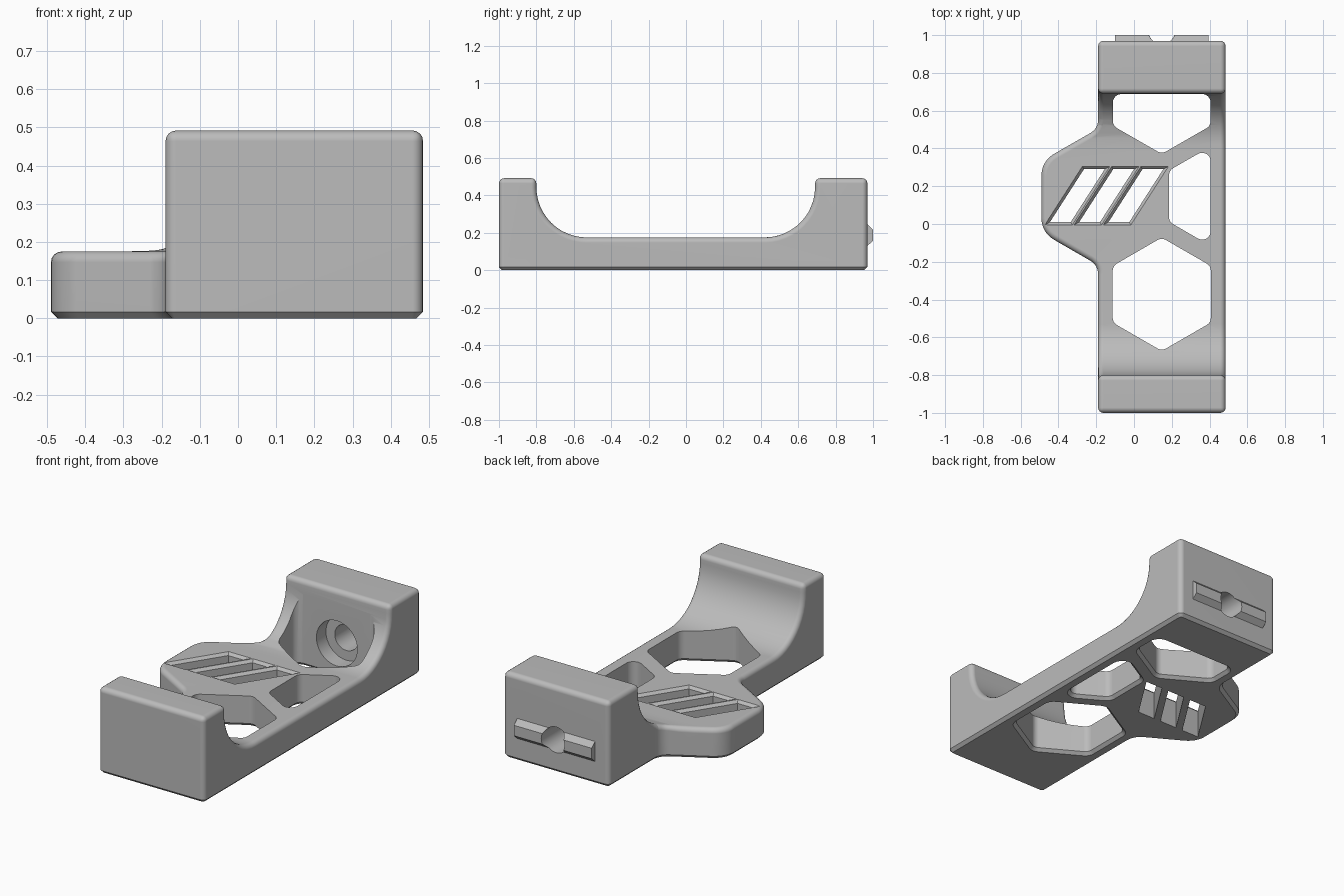
import bpy, bmesh, math
from mathutils import Vector

if "Cube" in bpy.data.objects:
    bpy.data.objects.remove(bpy.data.objects["Cube"], do_unlink=True)

grey = bpy.data.materials.new("mid_grey")
grey.use_nodes = True
grey.diffuse_color = (0.5, 0.5, 0.5, 1)
grey.node_tree.nodes["Principled BSDF"].inputs["Base Color"].default_value = (0.5, 0.5, 0.5, 1)


def outline(points, radii, grow=0.0, steps=6):
    """Polygon with arc-rounded corners, optionally grown outward."""
    n, out = len(points), []
    if not isinstance(radii, (list, tuple)):
        radii = [radii] * n
    for i in range(n):
        p = Vector(points[i])
        a = (Vector(points[i - 1]) - p).normalized()
        b = (Vector(points[(i + 1) % n]) - p).normalized()
        half, mid = a.angle(b) / 2, (a + b).normalized()
        if radii[i] == 0:
            out.append(p - mid * grow / math.sin(half))
            continue
        c = p + mid * radii[i] / math.sin(half)
        t = radii[i] / math.tan(half)
        s, e = p + a * t - c, p + b * t - c
        for k in range(steps + 1):
            d = s.normalized().slerp(e.normalized(), k / steps)
            out.append(c + d * (radii[i] + grow))
    return out


def loft(name, loops):
    """Closed solid through a stack of matching 3D loops."""
    bm = bmesh.new()
    rows = [[bm.verts.new(v) for v in loop] for loop in loops]
    n = len(rows[0])
    for lo, hi in zip(rows, rows[1:]):
        for i in range(n):
            bm.faces.new((lo[i], lo[(i + 1) % n], hi[(i + 1) % n], hi[i]))
    bm.faces.new(rows[0][::-1])
    bm.faces.new(rows[-1])
    bmesh.ops.recalc_face_normals(bm, faces=bm.faces)
    mesh = bpy.data.meshes.new(name)
    bm.to_mesh(mesh)
    bm.free()
    mesh.materials.append(grey)
    obj = bpy.data.objects.new(name, mesh)
    bpy.context.collection.objects.link(obj)
    return obj


def upright(name, points, radii, layers):
    """Vertical prism; layers are (z, outward growth)."""
    return loft(name, [[(v.x, v.y, z) for v in outline(points, radii, g)] for z, g in layers])


def along_x(name, profile, x0, x1):
    return loft(name, [[(x, y, z) for y, z in profile] for x in (x0, x1)])


def bore(name, x, z, r, y0, y1, n=40):
    ring = [(x + r * math.cos(k * math.tau / n), z + r * math.sin(k * math.tau / n)) for k in range(n)]
    return loft(name, [[(u, y, w) for u, w in ring] for y in (y0, y1)])


def combine(target, tool, operation):
    tool.hide_render = True
    mod = target.modifiers.new("combine", 'BOOLEAN')
    mod.object, mod.operation, mod.solver = tool, operation, 'EXACT'
    bpy.context.view_layer.objects.active = target
    bpy.ops.object.modifier_apply(modifier=mod.name)
    bpy.data.objects.remove(tool, do_unlink=True)


# Side profile: two end blocks with curved inner walls and a low deck between
R, DECK, TOP = 0.27, 0.175, 0.492
profile = [(-1, 0), (0.97, 0), (0.97, TOP), (0.69, TOP)]
arc = [math.radians(90 * k / 12) for k in range(13)]
profile += [(0.69 - R + R * math.cos(a), DECK + R - R * math.sin(a)) for a in arc]
profile += [(-0.80 + R - R * math.sin(a), DECK + R - R * math.cos(a)) for a in arc]
profile += [(-0.80, TOP), (-1, TOP)]
bracket = along_x("bracket_body", profile, -0.7, 0.7)

# Plan outline with the side tab
plan = [(-0.19, -1.1), (0.485, -1.1), (0.485, 1.1), (-0.19, 1.1),
        (-0.19, 0.505), (-0.49, 0.333), (-0.49, -0.045), (-0.19, -0.218)]
combine(bracket, upright("plan_prism", plan, [0, 0, 0, 0, 0.08, 0.13, 0.13, 0.08],
                         [(-0.1, 0), (0.7, 0)]), 'INTERSECT')

# Rounded outer edges, then a flat chamfer round the underside
bm = bmesh.new()
bm.from_mesh(bracket.data)
bmesh.ops.remove_doubles(bm, verts=bm.verts, dist=1e-4)


def sharp_edges(bottom):
    return [e for e in bm.edges if len(e.link_faces) == 2 and e.calc_face_angle() > 0.6
            and all(v.co.z < 1e-4 for v in e.verts) == bottom]


bmesh.ops.bevel(bm, geom=sharp_edges(False), offset=0.028, offset_type='OFFSET', segments=4,
                profile=0.5, affect='EDGES', clamp_overlap=False)
bmesh.ops.bevel(bm, geom=sharp_edges(True), offset=0.017, offset_type='OFFSET', segments=1,
                profile=0.5, affect='EDGES', clamp_overlap=False)
bm.to_mesh(bracket.data)
bm.free()

# Key rail on the back face
combine(bracket, along_x("key_rail", [(0.95, 0.13), (0.97, 0.13), (1.0, 0.157), (1.0, 0.217),
                                      (0.97, 0.245), (0.95, 0.245)], -0.10, 0.395), 'UNION')

# Lightening windows through the deck, flared at the underside
FLARE = [(-0.02, 0.037), (0.017, 0), (0.7, 0)]
CX, HX, L, RT = 0.147, 0.3, -0.112, 0.406
hexagon = [(CX + HX * math.cos(math.radians(30 + 60 * k)),
            -0.372 + HX * math.sin(math.radians(30 + 60 * k))) for k in range(6)]
half_hexagon = [(0.185, 0.012), (RT, -0.116), (RT, 0.41), (0.185, 0.283)]
back_window = [(CX, 0.371), (RT, 0.52), (RT, 0.688), (L, 0.688), (L, 0.52)]
for name, pts in (("front_window", hexagon), ("side_window", half_hexagon), ("back_window", back_window)):
    combine(bracket, upright(name, pts, 0.045, FLARE), 'DIFFERENCE')

# Row of slanted vent slots in the tab, chamfered at the top
for cx in (-0.30, -0.145, 0.01):
    slot = [(cx - 0.145, 0.01), (cx - 0.035, 0.01), (cx + 0.145, 0.29), (cx + 0.035, 0.29)]
    combine(bracket, upright("vent_slot", slot, 0, [(-0.1, 0), (0.16, 0), (0.2, 0.04)]), 'DIFFERENCE')

# Counterbored screw hole through the back block
combine(bracket, bore("counterbore", CX, 0.188, 0.13, 0.55, 0.775), 'DIFFERENCE')
combine(bracket, bore("screw_hole", CX, 0.188, 0.074, 0.6, 1.1), 'DIFFERENCE')

# Smooth curves with crisp corners
bpy.ops.object.select_all(action='DESELECT')
bracket.select_set(True)
bpy.context.view_layer.objects.active = bracket
bpy.ops.object.shade_smooth_by_angle(angle=math.radians(30))
weighted = bracket.modifiers.new("even_shading", 'WEIGHTED_NORMAL')
weighted.keep_sharp = True
